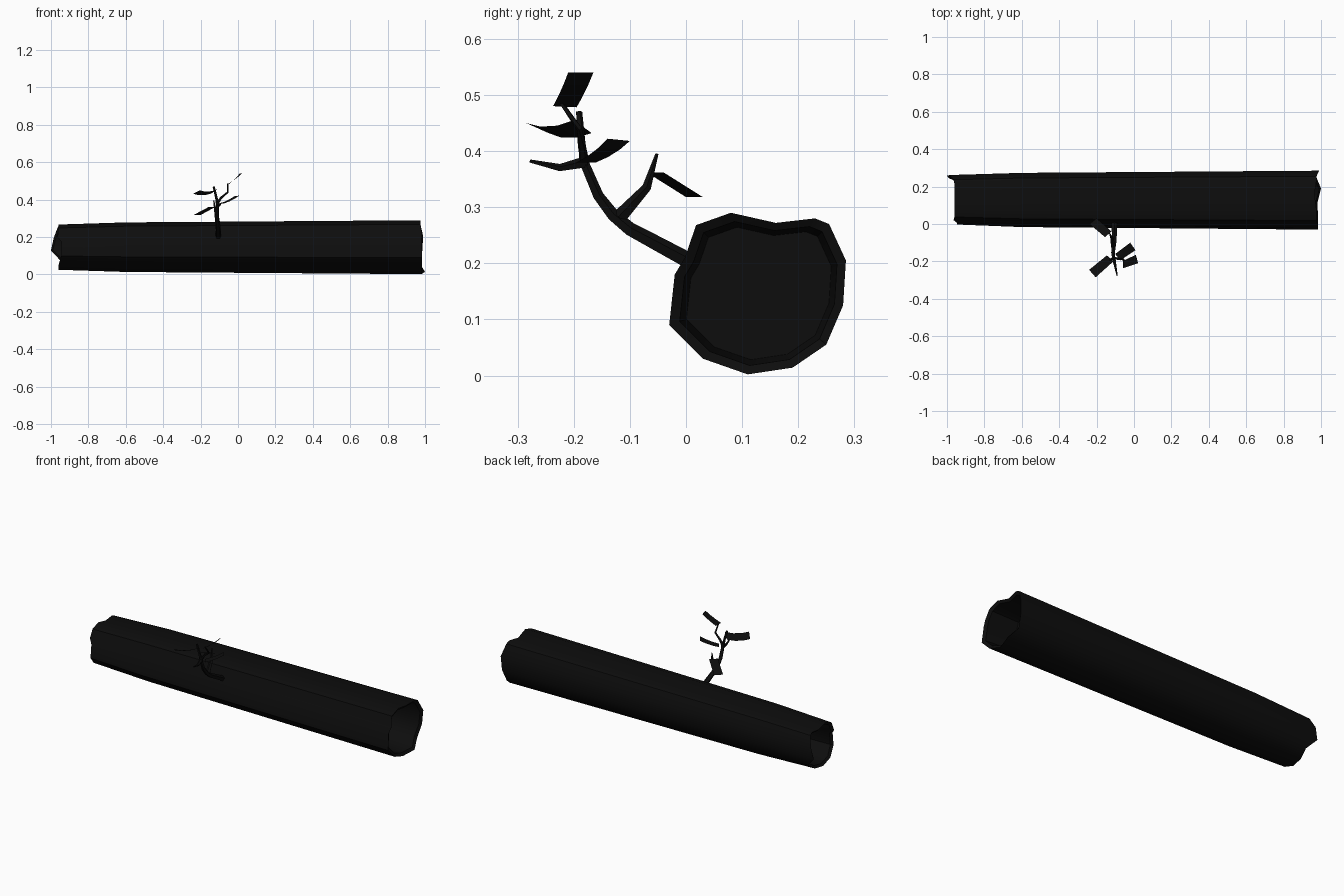
import bpy, bmesh, math
from mathutils import Vector

cube = bpy.data.objects.get("Cube")
if cube:
    bpy.data.objects.remove(cube, do_unlink=True)


def flat_material(name, level):
    mat = bpy.data.materials.new(name)
    mat.use_nodes = True
    colour = (level, level, level, 1)
    mat.diffuse_color = colour
    bsdf = mat.node_tree.nodes["Principled BSDF"]
    bsdf.inputs["Base Color"].default_value = colour
    bsdf.inputs["Roughness"].default_value = 0.9
    return mat


BARK = flat_material("charred bark", 0.004)


def finish(name, bm, smooth=None, recalc=True):
    if recalc:
        bmesh.ops.recalc_face_normals(bm, faces=bm.faces)
    mesh = bpy.data.meshes.new(name)
    bm.to_mesh(mesh)
    bm.free()
    mesh.materials.append(BARK)
    obj = bpy.data.objects.new(name, mesh)
    bpy.context.collection.objects.link(obj)
    if smooth:
        bpy.ops.object.select_all(action="DESELECT")
        obj.select_set(True)
        bpy.context.view_layer.objects.active = obj
        bpy.ops.object.shade_smooth_by_angle(angle=math.radians(smooth))
    return obj


def loft(bm, rings):
    """Bridge successive closed rings and cap both ends."""
    loops = [[bm.verts.new(p) for p in ring] for ring in rings]
    for a, b in zip(loops, loops[1:]):
        for i in range(len(a)):
            j = (i + 1) % len(a)
            bm.faces.new((a[i], a[j], b[j], b[i]))
    bm.faces.new(loops[0])
    bm.faces.new(loops[-1])


# Log: irregular cross-section (y, z) with ragged, hollowed ends
PROFILE = [(-.03, .09), (.03, .03), (.11, .002), (.19, .014), (.25, .055),
           (.28, .125), (.285, .205), (.255, .27), (.23, .28), (.16, .272),
           (.08, .29), (.018, .268), (-.002, .21), (-.02, .18)]
LEFT_RIM = [.985, .985, .98, 1.0, .975, .985, .99, .975, .975, .965, .975, .975, .985, .98]
RIGHT_RIM = [.945, .96, .96, .955, .945, 1.0, .985, .965, .96, .96, .96, .96, .965, .945]


def section(xs, scale):
    return [(x, .14 + (y - .14) * scale, .147 + (z - .147) * scale)
            for x, (y, z) in zip(xs, PROFILE)]


count = len(PROFILE)
right = [-x for x in RIGHT_RIM]
bm = bmesh.new()
loft(bm, [section([-.8] * count, .7),
          section([x + .01 for x in right], .75),
          section(right, .84),
          section([-.6] * count, .92),
          section(LEFT_RIM, 1),
          section([x - .01 for x in LEFT_RIM], .89),
          section([.8] * count, .82)])
finish("log", bm, 35)


# Branch and twigs: tapered five-sided tubes
def twig(name, path, start, end, sides=5):
    pts = [Vector(p) for p in path]
    rings = []
    for i, p in enumerate(pts):
        tangent = pts[min(i + 1, len(pts) - 1)] - pts[max(i - 1, 0)]
        turn = tangent.to_track_quat("Z", "X")
        r = start + (end - start) * i / (len(pts) - 1)
        rings.append([p + turn @ Vector((r * math.cos(a), r * math.sin(a), 0))
                      for a in (math.tau * k / sides for k in range(sides))])
    bm = bmesh.new()
    loft(bm, rings)
    finish(name, bm, 50)


twig("main_branch", [(-.105, .02, .195), (-.105, -.05, .233), (-.107, -.1, .26),
                     (-.11, -.13, .285), (-.112, -.157, .32), (-.11, -.18, .375),
                     (-.115, -.186, .41), (-.13, -.191, .47)], .016, .006)
twig("low_twig", [(-.11, -.12, .28), (-.12, -.07, .335), (-.13, -.052, .395)], .014, .003)
twig("front_twig", [(-.11, -.178, .38), (-.1, -.225, .37), (-.09, -.278, .382)], .011, .003)
twig("top_twig", [(-.107, -.183, .385), (-.09, -.185, .41),
                  (-.055, -.19, .44), (-.055, -.222, .485)], .008, .004)


# Leaves: thin strips with a slight sag along the middle
def leaf(name, root_a, root_b, tip_b, tip_a, sag=.008):
    a, b, c, d = (Vector(p) for p in (root_a, root_b, tip_b, tip_a))
    bm = bmesh.new()
    rows = []
    for t, drop in ((0, 0), (.35, sag), (.7, sag), (1, 0)):
        low = Vector((0, 0, drop))
        rows.append([bm.verts.new(a.lerp(d, t) - low), bm.verts.new(b.lerp(c, t) - low)])
    for p, q in zip(rows, rows[1:]):
        bm.faces.new((p[0], p[1], q[1], q[0]))
    finish(name, bm)


leaf("low_leaf", (-.155, -.07, .362), (-.12, -.04, .362), (-.2, .03, .318), (-.238, 0, .318), 0)
leaf("side_leaf", (-.11, -.2, .455), (-.145, -.168, .432), (-.24, -.245, .432), (-.205, -.285, .45))
leaf("middle_leaf", (-.1, -.16, .38), (-.075, -.195, .38), (.008, -.14, .422), (-.02, -.1, .418), .004)
leaf("top_leaf", (-.06, -.237, .48), (-.055, -.195, .478), (.01, -.165, .54), (.022, -.21, .54), .003)
